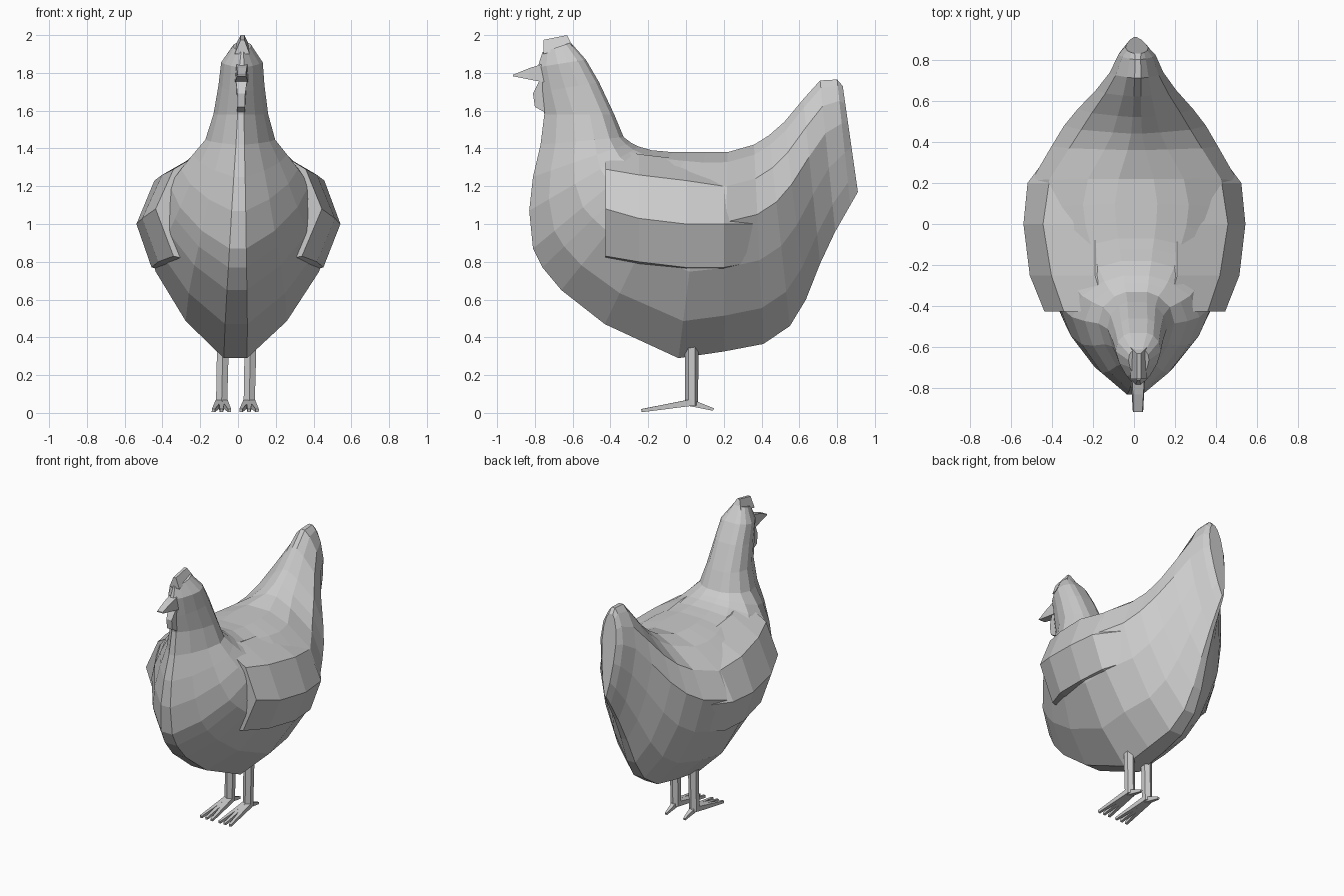
import bpy, bmesh, math
from mathutils import Vector


def finish(name, bm):
    # slight sideways lean shared by every part
    for v in bm.verts:
        v.co.x += 0.022 * (v.co.z - 0.9)
    bmesh.ops.recalc_face_normals(bm, faces=bm.faces)
    me = bpy.data.meshes.new(name)
    bm.to_mesh(me)
    bm.free()
    ob = bpy.data.objects.new(name, me)
    bpy.context.collection.objects.link(ob)
    return ob


def loft(name, rings):
    bm = bmesh.new()
    rows = [[bm.verts.new(p) for p in r] for r in rings]
    n = len(rows[0])
    for a, b in zip(rows, rows[1:]):
        for i in range(n):
            j = (i + 1) % n
            bm.faces.new((a[i], a[j], b[j], b[i]))
    bm.faces.new(rows[0])
    bm.faces.new(rows[-1])
    return finish(name, bm)


def plate(name, outline, half, edge=1.0):
    # side outline with thickness, second half of the points may be thinner
    def w(i):
        return half if i < len(outline) // 2 else half * edge
    return loft(name, [[(s * w(i), y, z) for i, (y, z) in enumerate(outline)]
                       for s in (-1, 1)])


def limb(name, a, b, ra, rb, sides):
    a, b = Vector(a), Vector(b)
    q = (b - a).to_track_quat('Z', 'Y')
    rings = []
    for c, r in ((a, ra), (b, rb)):
        rings.append([c + q @ Vector((r * math.cos((i + .5) * math.tau / sides),
                                      r * math.sin((i + .5) * math.tau / sides), 0))
                      for i in range(sides)])
    return loft(name, rings)


# body: back point, belly point, half width, narrowing of the upper side
stations = [
    (-.61, 1.96, -.76, 1.91, .05, .6),
    (-.53, 1.87, -.785, 1.83, .11, .6),
    (-.46, 1.75, -.77, 1.70, .122, .6),
    (-.38, 1.58, -.75, 1.58, .145, .7),
    (-.33, 1.46, -.77, 1.42, .185, .8),
    (-.29, 1.43, -.81, 1.25, .25, .9),
    (-.25, 1.41, -.83, 1.07, .31, 1),
    (-.18, 1.39, -.81, .87, .37, 1),
    (-.12, 1.385, -.76, .77, .40, 1),
    (-.07, 1.38, -.66, .65, .44, 1),
    (.01, 1.38, -.43, .47, .49, 1),
    (.10, 1.38, -.04, .29, .515, 1),
    (.22, 1.38, .20, .325, .50, 1.1),
    (.36, 1.42, .41, .365, .405, 1.4),
    (.44, 1.47, .55, .46, .345, 1.6),
    (.52, 1.54, .635, .60, .28, 1.6),
    (.62, 1.66, .71, .79, .195, 1.5),
    (.71, 1.76, .79, .96, .13, 1.3),
    (.80, 1.765, .87, 1.10, .09, 1.2),
    (.83, 1.73, .91, 1.17, .055, .8),
]
section = [(0, .12), (.18, .52), (.42, .84), (.65, 1), (.83, .85), (.95, .5), (1, .2)]
rings = []
for ty, tz, by, bz, w, p in stations:
    half = [(w * (f ** p if t > .65 else f), by + (ty - by) * t, bz + (tz - bz) * t)
            for t, f in section]
    rings.append(half + [(-x, y, z) for x, y, z in reversed(half)])
loft("body", rings)

# wings: columns of (x, z) along y, with an inward thickness
wing = [
    (-.425, [(.15, 1.41), (.35, 1.29), (.44, 1.08), (.34, .83)]),
    (-.25, [(.20, 1.37), (.41, 1.26), (.51, 1.03), (.42, .80)]),
    (.00, [(.20, 1.34), (.45, 1.23), (.54, 1.00), (.455, .77)]),
    (.20, [(.20, 1.31), (.42, 1.20), (.52, 1.00), (.44, .77)]),
    (.36, [(.15, 1.30), (.31, 1.19), (.40, 1.00), (.34, .80)]),
]
for s, side in ((-1, "left"), (1, "right")):
    loft(side + "_wing", [[(s * x, y, z) for x, z in c] +
                          [(s * (x - .09), y, z - .02) for x, z in reversed(c)]
                          for y, c in wing])

# head details
plate("comb", [(-.755, 1.90), (-.60, 1.94), (-.63, 2.0), (-.755, 1.975)], .04, .25)
loft("beak", [[(s * a, y, z) for s, a, z in ((-1, w, lo), (1, w, lo), (1, w * .85, hi), (-1, w * .85, hi))]
              for y, w, lo, hi in ((-.75, .035, 1.75, 1.85), (-.83, .03, 1.765, 1.825),
                                   (-.915, .025, 1.782, 1.79))])
plate("wattle", [(-.70, 1.60), (-.70, 1.76), (-.775, 1.76), (-.81, 1.69),
                 (-.80, 1.62), (-.745, 1.59)], .03, .7)

# legs and feet
for s, side in ((-1, "left"), (1, "right")):
    x = s * .073 + .005
    limb(side + "_leg", (x, .03, .04), (x, .03, .36), .034, .036, 6)
    for i, k in enumerate((-1, 0, 1)):
        limb(f"{side}_toe_{i + 1}", (x + k * .012, .03, .055),
             (x + k * .043, -.235, .012), .025, .012, 4)
    limb(side + "_back_toe", (x, .02, .055), (x, .145, .018), .027, .01, 4)
